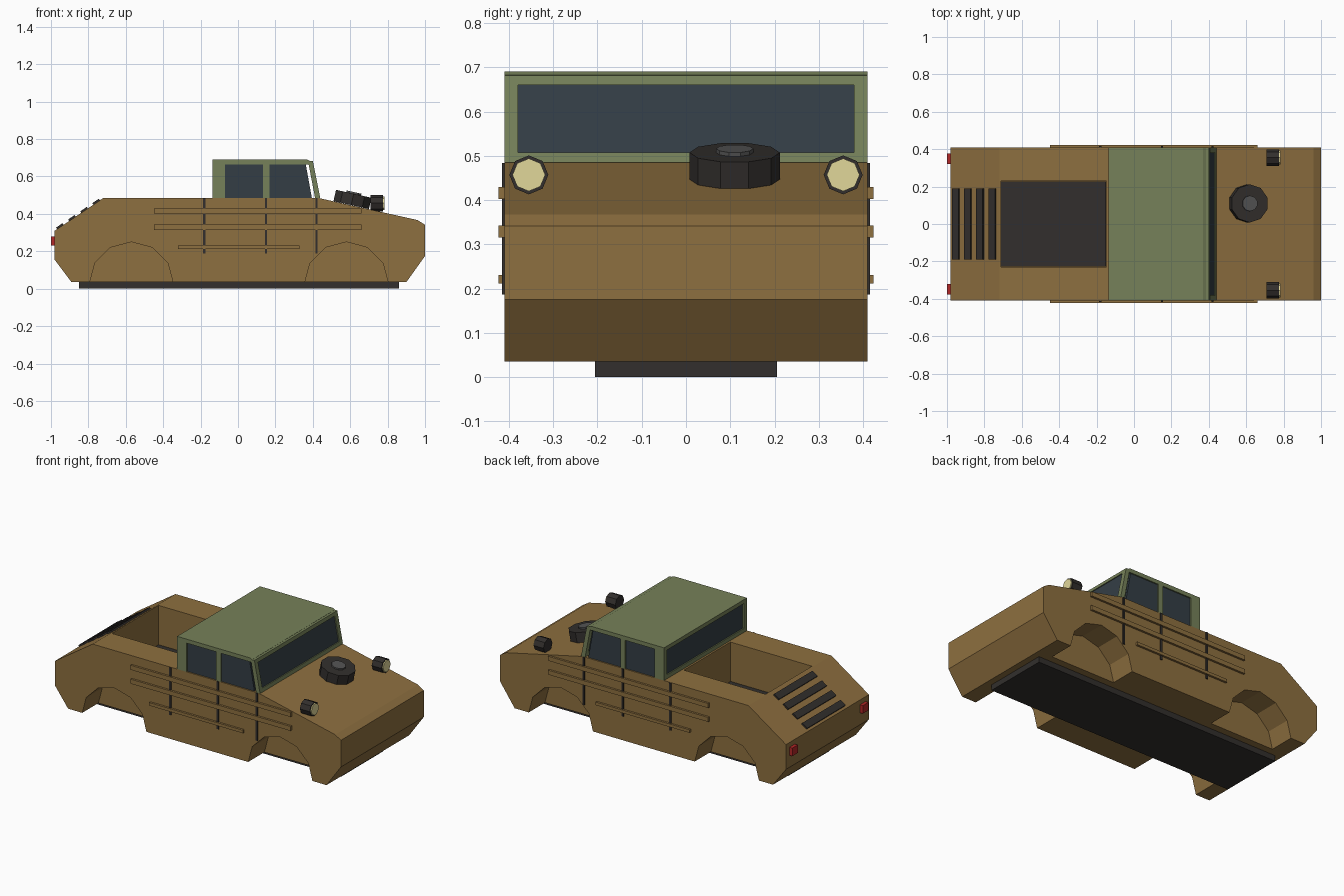
import bpy, bmesh, math
from mathutils import Matrix, Vector

if "Cube" in bpy.data.objects:
    bpy.data.objects.remove(bpy.data.objects["Cube"])


def material(name, rgb):
    m = bpy.data.materials.new(name)
    m.diffuse_color = (*rgb, 1)
    m.use_nodes = True
    m.node_tree.nodes["Principled BSDF"].inputs["Base Color"].default_value = m.diffuse_color
    return m


TAN = material("tan_paint", (0.27, 0.16, 0.05))
GREEN = material("green_paint", (0.18, 0.22, 0.10))
DARK = material("dark_trim", (0.032, 0.028, 0.026))
GLASS = material("dark_glass", (0.034, 0.048, 0.06))
LENS = material("cream_lens", (0.75, 0.68, 0.32))
RED = material("red_lens", (0.45, 0.02, 0.02))
HUB = material("grey_hub", (0.09, 0.09, 0.09))


def finish(name, bm, mat):
    bmesh.ops.recalc_face_normals(bm, faces=bm.faces)
    me = bpy.data.meshes.new(name)
    bm.to_mesh(me)
    bm.free()
    if mat:
        me.materials.append(mat)
    ob = bpy.data.objects.new(name, me)
    bpy.context.collection.objects.link(ob)
    return ob


def prism(name, pts, y0, y1, mat=None):
    """Extrude an XZ outline from y0 to y1."""
    bm = bmesh.new()
    f = bm.faces.new([bm.verts.new((x, y0, z)) for x, z in pts])
    r = bmesh.ops.extrude_face_region(bm, geom=[f])
    verts = [v for v in r["geom"] if isinstance(v, bmesh.types.BMVert)]
    bmesh.ops.translate(bm, verts=verts, vec=(0, y1 - y0, 0))
    return finish(name, bm, mat)


def box(name, x, y, z, mat=None):
    return prism(name, [(x[0], z[0]), (x[1], z[0]), (x[1], z[1]), (x[0], z[1])], y[0], y[1], mat)


def disc(name, mtx, r, depth, sides, mat, r2=None):
    bm = bmesh.new()
    bmesh.ops.create_cone(bm, cap_ends=True, segments=sides, radius1=r,
                          radius2=r if r2 is None else r2, depth=depth, matrix=mtx)
    return finish(name, bm, mat)


# Lower body: side profile with bed and wheel arches cut out
body = prism("body", [(-0.98, 0.155), (-0.89, 0.035), (0.90, 0.035), (1.0, 0.175), (1.0, 0.342),
                      (0.96, 0.367), (0.43, 0.485), (-0.72, 0.485), (-0.98, 0.31)], -0.41, 0.41, TAN)
cutters = [box("bed_cut", (-0.712, -0.147), (-0.23, 0.23), (0.23, 0.7), TAN)]
for cx in (-0.57, 0.58):
    for s in (-1, 1):
        outline = [(cx + 0.225 * math.cos(i * math.pi / 6), 0.025 + 0.225 * math.sin(i * math.pi / 6))
                   for i in range(12)]
        cutters.append(prism("arch_cut", outline, s * 0.25, s * 0.5, TAN))
for c in cutters:
    mod = body.modifiers.new("cut", "BOOLEAN")
    mod.operation = "DIFFERENCE"
    mod.solver = "EXACT"
    mod.object = c
dg = bpy.context.evaluated_depsgraph_get()
cut_mesh = bpy.data.meshes.new_from_object(body.evaluated_get(dg))
body.modifiers.clear()
body.data = cut_mesh
for c in cutters:
    bpy.data.objects.remove(c)

# Bed floor and underbody plate
box("bed_floor", (-0.71, -0.149), (-0.228, 0.228), (0.23, 0.24), DARK)
box("underbody_plate", (-0.85, 0.86), (-0.205, 0.205), (0, 0.037), DARK)

# Cab roof
prism("cab_roof", [(-0.135, 0.665), (0.385, 0.665), (0.385, 0.683), (0.37, 0.69), (-0.135, 0.69)],
      -0.41, 0.41, GREEN)


# Slanted windscreen frame: slab cross-section between two heights
def screen(name, z0, z1, y0, y1, mat, inset=0.0):
    def front(z): return 0.44 - (z - 0.485) * 0.20 - inset
    def back(z): return 0.412 - (z - 0.485) * 0.19 + inset
    return prism(name, [(back(z0), z0), (front(z0), z0), (front(z1), z1), (back(z1), z1)], y0, y1, mat)


screen("windscreen_top_rail", 0.66, 0.682, -0.41, 0.41, GREEN)
screen("windscreen_bottom_rail", 0.485, 0.507, -0.41, 0.41, GREEN)
screen("windscreen_glass", 0.507, 0.66, -0.38, 0.38, GLASS, 0.006)

# Rear wall of cab
box("rear_sill", (-0.135, -0.11), (-0.38, 0.38), (0.485, 0.51), GREEN)
box("rear_glass", (-0.128, -0.116), (-0.375, 0.375), (0.51, 0.666), GLASS)

# Side parts, repeated left and right
for s in (-1, 1):
    side = "left" if s > 0 else "right"
    ys = (s * 0.38, s * 0.41)
    screen("windscreen_post_" + side, 0.507, 0.66, *ys, GREEN)
    box("rear_pillar_" + side, (-0.135, -0.07), ys, (0.485, 0.666), GREEN)
    box("door_pillar_" + side, (0.135, 0.168), ys, (0.485, 0.666), GREEN)
    yg = (s * 0.388, s * 0.402)
    box("rear_window_" + side, (-0.07, 0.135), yg, (0.485, 0.666), GLASS)
    prism("front_window_" + side, [(0.168, 0.485), (0.395, 0.485), (0.362, 0.666), (0.168, 0.666)], *yg, GLASS)

    # Door seams and rub rails
    for i, x in enumerate((-0.18, 0.15, 0.42)):
        box(f"door_seam_{side}_{i}", (x - 0.006, x + 0.006), (s * 0.40, s * 0.416), (0.187, 0.484), DARK)
    for i, (x0, x1, z0, z1) in enumerate(((-0.45, 0.66, 0.402, 0.43), (-0.45, 0.66, 0.315, 0.343),
                                          (-0.32, 0.33, 0.212, 0.231))):
        box(f"side_rail_{side}_{i}", (x0, x1), (s * 0.405, s * 0.423), (z0, z1), TAN)

    # Headlights and tail lights
    rot = Matrix.Rotation(math.pi / 2, 4, "Y")
    disc("headlight_" + side, Matrix.Translation((0.742, s * 0.355, 0.457)) @ rot, 0.044, 0.068, 8, DARK)
    disc("headlight_lens_" + side, Matrix.Translation((0.775, s * 0.355, 0.457)) @ rot, 0.037, 0.016, 8, LENS)
    box("tail_light_" + side, (-1.0, -0.975), (s * 0.322, s * 0.376), (0.23, 0.28), RED)

# Spare wheel lying on the sloped hood
tilt = Matrix.Translation((0.605, 0.11, 0.446)) @ Matrix.Rotation(math.atan2(0.118, 0.53), 4, "Y")
disc("spare_tyre", tilt @ Matrix.Translation((0, 0, 0.032)), 0.102, 0.062, 10, DARK)
disc("spare_hub", tilt @ Matrix.Translation((0, 0, 0.037)), 0.042, 0.07, 10, HUB)

# Engine louvres on the rear slope
slope = math.atan2(0.175, 0.26)
for i in range(4):
    x = -0.95 + i * 0.0647
    z = 0.31 + (x + 0.98) * 0.175 / 0.26
    lv = box(f"louvre_{i}", (-0.021, 0.021), (-0.19, 0.19), (-0.01, 0.01), DARK)
    lv.data.transform(Matrix.Translation((x, 0, z)) @ Matrix.Rotation(-slope, 4, "Y"))
